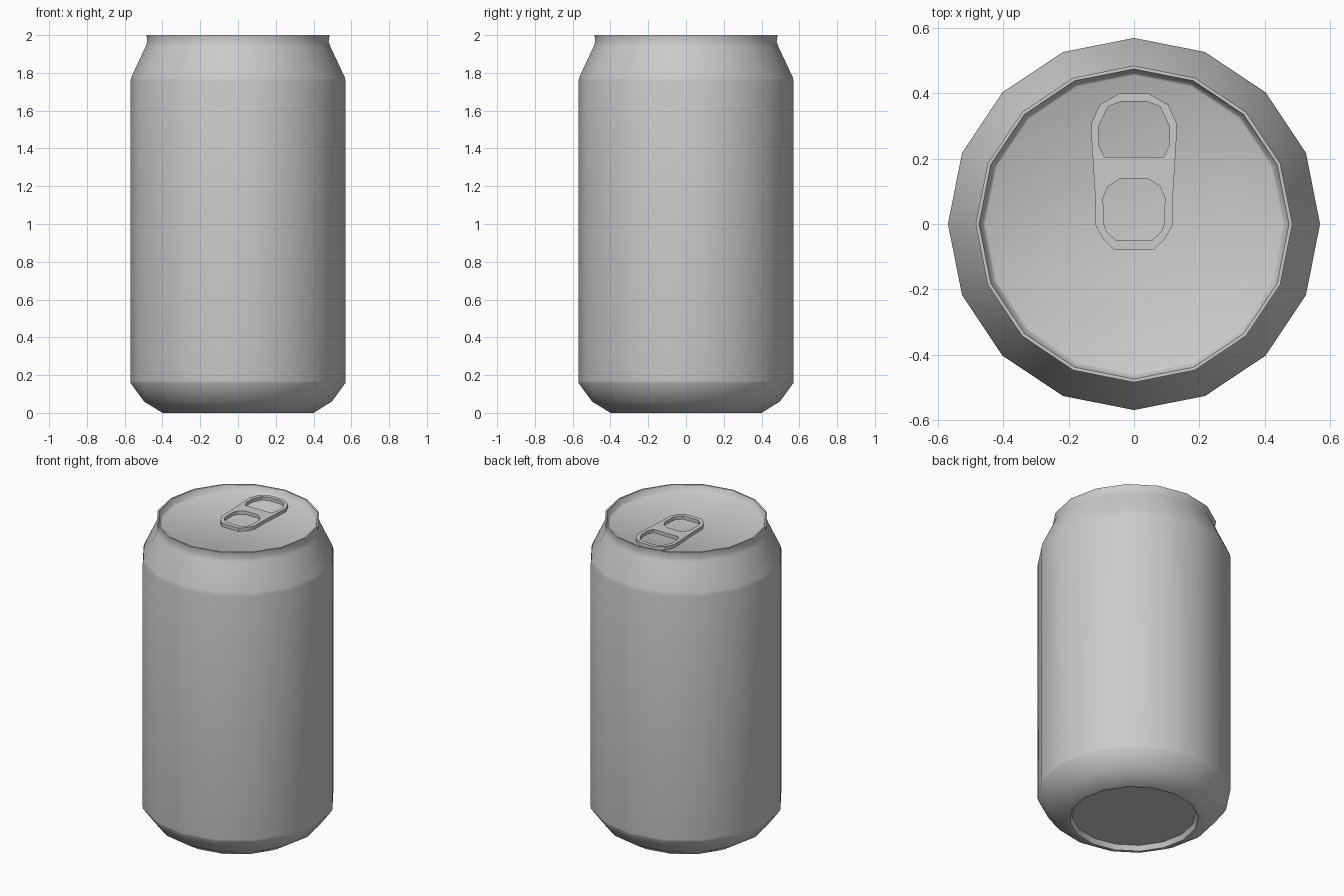
import bpy, bmesh, math

if "Cube" in bpy.data.objects:
    bpy.data.objects.remove(bpy.data.objects["Cube"])

SIDES = 16


def finish(obj, angle):
    bpy.ops.object.select_all(action='DESELECT')
    bpy.context.view_layer.objects.active = obj
    obj.select_set(True)
    bpy.ops.object.shade_smooth_by_angle(angle=math.radians(angle))


def lathe(name, profile, angle):
    """Spin an (r, z) profile round z and cap both ends."""
    bm = bmesh.new()
    rings = []
    for r, z in profile:
        rings.append([bm.verts.new((r * math.cos(2 * math.pi * i / SIDES),
                                    r * math.sin(2 * math.pi * i / SIDES), z))
                      for i in range(SIDES)])
    for a, b in zip(rings, rings[1:]):
        for i in range(SIDES):
            j = (i + 1) % SIDES
            bm.faces.new((a[i], a[j], b[j], b[i]))
    bm.faces.new(rings[0][::-1])
    bm.faces.new(rings[-1])
    bmesh.ops.recalc_face_normals(bm, faces=bm.faces)
    mesh = bpy.data.meshes.new(name)
    bm.to_mesh(mesh)
    bm.free()
    obj = bpy.data.objects.new(name, mesh)
    bpy.context.collection.objects.link(obj)
    finish(obj, angle)
    return obj


def plate(name, half_outlines, z, thickness):
    """Flat plate: first outline is the edge, the rest are holes; mirrored in x."""
    curve = bpy.data.curves.new(name, 'CURVE')
    curve.dimensions = '2D'
    curve.fill_mode = 'BOTH'
    curve.extrude = thickness / 2
    for half in half_outlines:
        pts = half + [(-x, y) for x, y in reversed(half)]
        spline = curve.splines.new('POLY')
        spline.points.add(len(pts) - 1)
        for p, (x, y) in zip(spline.points, pts):
            p.co = (x, y, 0, 1)
        spline.use_cyclic_u = True
    obj = bpy.data.objects.new(name, curve)
    obj.location.z = z
    bpy.context.collection.objects.link(obj)
    bpy.ops.object.select_all(action='DESELECT')
    bpy.context.view_layer.objects.active = obj
    obj.select_set(True)
    bpy.ops.object.convert(target='MESH')
    obj = bpy.context.view_layer.objects.active
    finish(obj, 30)
    return obj


# Can body with recessed base, shoulder, rim and sunken lid
lathe("can_body", [
    (0.365, 0.03), (0.38, 0.0), (0.40, 0.0), (0.497, 0.06), (0.568, 0.157),
    (0.57, 0.17), (0.57, 1.755), (0.566, 1.775), (0.489, 1.94), (0.48, 1.965),
    (0.485, 2.0), (0.475, 2.0), (0.463, 1.965), (0.455, 1.96)], 40)

# Pull tab with two openings
tab_edge = [(0.045, 0.40), (0.105, 0.365), (0.13, 0.31), (0.13, 0.26),
            (0.12, 0.10), (0.12, 0.0), (0.095, -0.045), (0.06, -0.08)]
front_hole = [(0.04, 0.375), (0.08, 0.36), (0.108, 0.30), (0.108, 0.24), (0.09, 0.205)]
finger_hole = [(0.045, 0.138), (0.08, 0.115), (0.095, 0.08), (0.092, 0.0),
               (0.085, -0.022), (0.055, -0.05)]
plate("pull_tab", [tab_edge, front_hole, finger_hole], 1.971, 0.022)
